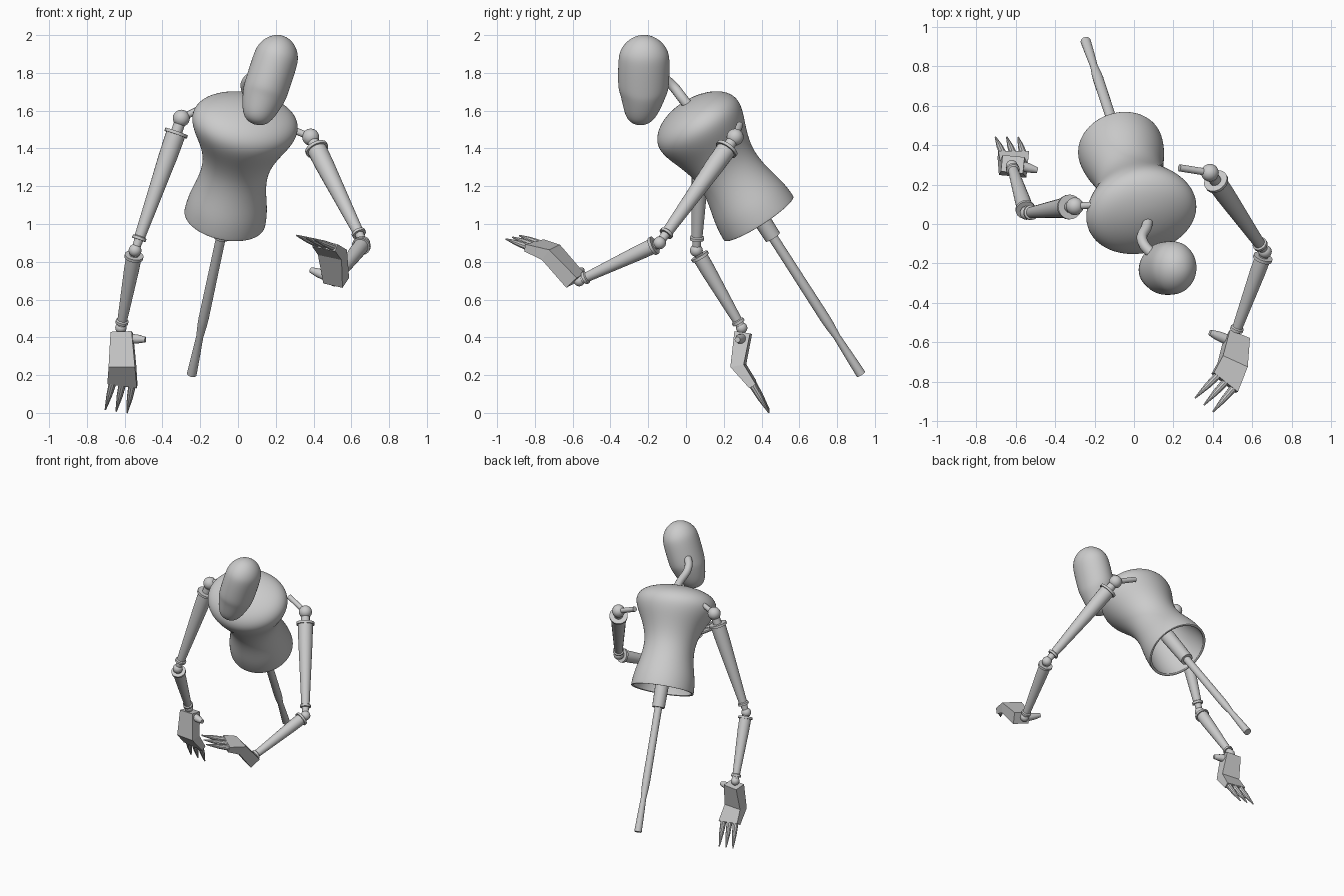
import bpy, bmesh, math
from mathutils import Vector as V

if "Cube" in bpy.data.objects:
    bpy.data.objects.remove(bpy.data.objects["Cube"])


def finish(name, bm, angle=35):
    bmesh.ops.recalc_face_normals(bm, faces=bm.faces)
    me = bpy.data.meshes.new(name)
    bm.to_mesh(me)
    bm.free()
    ob = bpy.data.objects.new(name, me)
    bpy.context.collection.objects.link(ob)
    if angle:
        bpy.ops.object.select_all(action='DESELECT')
        ob.select_set(True)
        bpy.context.view_layer.objects.active = ob
        bpy.ops.object.shade_smooth_by_angle(angle=math.radians(angle))
    return ob


def skin(name, rings, start_cap=True, end_cap=True, angle=35):
    """Join a list of equal-length point rings into a tube."""
    bm = bmesh.new()
    vs = [[bm.verts.new(p) for p in ring] for ring in rings]
    n = len(vs[0])
    for a, b in zip(vs, vs[1:]):
        for i in range(n):
            j = (i + 1) % n
            bm.faces.new((a[i], a[j], b[j], b[i]))
    if start_cap:
        bm.faces.new(vs[0])
    if end_cap:
        bm.faces.new(vs[-1])
    return finish(name, bm, angle)


def lathe(name, origin, axis, profile, n=20, side=(1, 0, 0.01), **kw):
    """Profile rows: distance, half width, half depth, depth offset."""
    o, w = V(origin), V(axis).normalized()
    u = V(side)
    u = (u - w * u.dot(w)).normalized()
    v = w.cross(u)
    rings = []
    for row in profile:
        t, a = row[:2]
        b = row[2] if len(row) > 2 else a
        off = row[3] if len(row) > 3 else 0
        rings.append([o + w * t + u * a * math.cos(k * math.tau / n)
                      + v * (off + b * math.sin(k * math.tau / n)) for k in range(n)])
    return skin(name, rings, **kw)


def rod(name, a, b, r1, r2, n=16):
    a, b = V(a), V(b)
    return lathe(name, a, b - a, [(0, r1), ((b - a).length, r2)], n)


def ball(name, p, r):
    bm = bmesh.new()
    bmesh.ops.create_uvsphere(bm, u_segments=20, v_segments=12, radius=r)
    bmesh.ops.translate(bm, verts=bm.verts, vec=V(p))
    finish(name, bm, 60)


def subsurf(ob):
    m = ob.modifiers.new("smooth", 'SUBSURF')
    m.levels = m.render_levels = 2


# hollow torso
AXIS = V((.2125, -.641, 1)).normalized()
BASE = V((-.07, .385, 1.03))
torso = lathe("torso", BASE, AXIS, [
    (0, .218), (.01, .22), (.1, .213), (.21, .182, .182), (.33, .172, .168),
    (.44, .208, .198), (.53, .262, .236), (.6, .291, .25), (.655, .277, .228),
    (.7, .225, .172), (.73, .11, .085), (.735, .02, .015)],
    n=32, side=(.977, .199, -.079), start_cap=False, angle=60)
subsurf(torso)
m = torso.modifiers.new("shell", 'SOLIDIFY')
m.thickness, m.offset = .016, -1

# stand pole and its socket
foot = V((-.245, .927, .204))
up = V((-.09, .46, .93)) - foot
L = up.length
lathe("pole", foot, up, [(0, .026), (.12, .023), (.24, .019), (.31, .025), (.36, .027),
                         (.7, .026), (L + .1, .026)])
top = foot + up
rod("pole_socket", top, top + AXIS * .28, .044, .05)

# head with tapered jaw
head = lathe("head", (.2, -.222, 1.875), (-.31, -.02, -.95), [
    (-.127, .012, .013), (-.12, .045, .05), (-.09, .086, .096), (-.045, .112, .127),
    (0, .12, .137), (.1, .12, .137), (.17, .119, .134), (.2, .117, .122),
    (.26, .102, .104, .004), (.315, .083, .084, .01), (.35, .058, .058, .013),
    (.366, .02, .02, .014)], n=28, angle=60)
subsurf(head)

# curved neck
cu = bpy.data.curves.new("neck", 'CURVE')
cu.dimensions, cu.bevel_depth, cu.bevel_resolution, cu.use_fill_caps = '3D', .027, 4, True
sp = cu.splines.new('BEZIER')
pts = [(.075, .05, 1.58), (.065, -.01, 1.655), (.042, -.085, 1.745), (.12, -.18, 1.8)]
sp.bezier_points.add(len(pts) - 1)
for bp, p in zip(sp.bezier_points, pts):
    bp.co = p
    bp.handle_left_type = bp.handle_right_type = 'AUTO'
bpy.context.collection.objects.link(bpy.data.objects.new("neck", cu))


def arm(tag, inner, s, e, w):
    s, e, w = V(s), V(e), V(w)
    rod("shoulder_rod_" + tag, inner, s, .018, .018)
    ball("shoulder_ball_" + tag, s, .045)
    ball("elbow_ball_" + tag, e, .034)
    d = (e - s).length
    lathe("upper_arm_" + tag, s, e - s, [
        (.035, .03), (.075, .03), (.075, .063), (.092, .063), (.092, .052), (.2, .05),
        (d - .08, .029), (d - .075, .038), (d - .06, .038), (d - .06, .024), (d - .02, .022)])
    d = (w - e).length
    lathe("forearm_" + tag, e, w - e, [
        (.015, .024), (.03, .024), (.03, .05), (.046, .05), (.046, .041), (.12, .04),
        (d - .05, .026), (d - .045, .034), (d - .03, .034), (d - .03, .024), (d + .01, .024)])
    ball("wrist_ball_" + tag, w, .03)


def hand(tag, wide, centres, tip, thumb):
    """Bent low-poly palm, three two-part fingers and a thumb."""
    c = [V(p) for p in centres]
    tip, wide = V(tip), V(wide).normalized()
    dirs = [c[1] - c[0], c[2] - c[0], tip - c[1]]
    rings = []
    for p, d, hw, ht in zip(c, dirs, (.056, .07, .079), (.042, .036, .02)):
        u = (wide - d * wide.dot(d) / d.length_squared).normalized()
        v = u.cross(d).normalized()
        rings.append([p + u * hw * i + v * ht * j
                      for i, j in ((-1, -1), (1, -1), (1, 1), (-1, 1))])
    skin("palm_" + tag, rings, angle=0)
    for i in (-1, 0, 1):
        a = c[2] + u * .052 * i
        b = tip + u * .058 * i
        k = a.lerp(b, .45)
        ball(f"knuckle_{tag}_{i + 2}", a, .019)
        rod(f"finger_base_{tag}_{i + 2}", a, k, .02, .016, 10)
        rod(f"finger_tip_{tag}_{i + 2}", k, b, .016, .004, 10)
    a, b = V(thumb[0]), V(thumb[1])
    lathe("thumb_" + tag, a, b - a, [(0, .028), (.6 * (b - a).length, .024),
                                     ((b - a).length, .015)], 12)


# arms and hands
arm("right", (-.15, .10, 1.635), (-.30, .09, 1.56), (-.545, .055, .86), (-.62, .295, .45))
arm("left", (.23, .285, 1.525), (.385, .26, 1.46), (.665, -.14, .90), (.51, -.565, .70))
hand("right", (1, -.1, 0),
     [(-.615, .303, .425), (-.612, .277, .25), (-.612, .353, .152)],
     (-.645, .44, .008), [(-.59, .3, .395), (-.49, .272, .388)])
hand("left", (.9, -.33, -.25),
     [(.52, -.585, .70), (.5, -.715, .85), (.46, -.805, .887)],
     (.355, -.918, .93), [(.48, -.59, .72), (.385, -.55, .757)])
